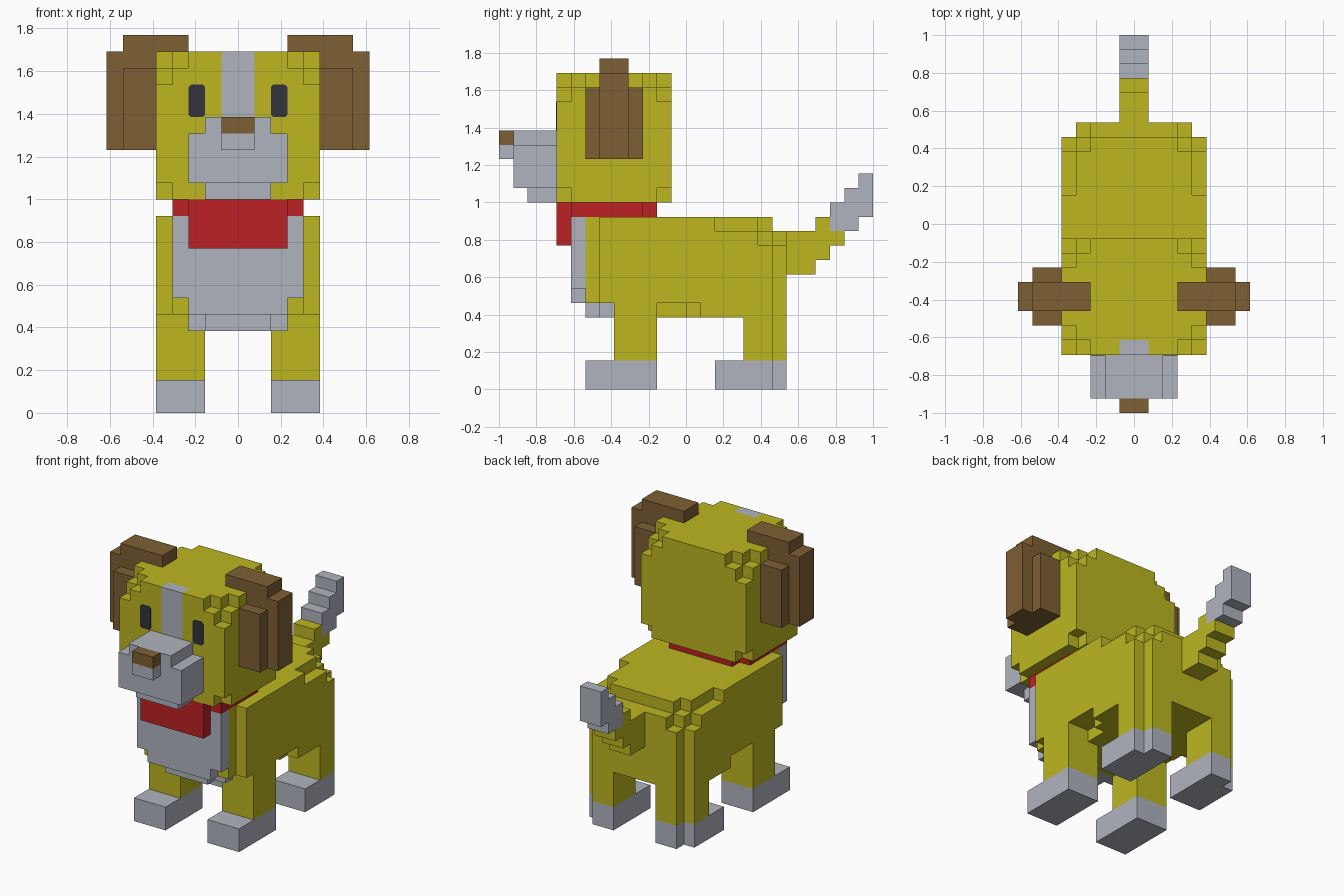
import bpy
import bmesh
import math
from mathutils import Vector

cube = bpy.data.objects.get("Cube")
if cube:
    bpy.data.objects.remove(cube, do_unlink=True)

U = 1 / 13  # size of one block


def material(name, rgb):
    m = bpy.data.materials.new(name)
    m.use_nodes = True
    m.diffuse_color = (*rgb, 1)
    bsdf = next(n for n in m.node_tree.nodes if n.type == 'BSDF_PRINCIPLED')
    bsdf.inputs["Base Color"].default_value = (*rgb, 1)
    return m


YELLOW = material("mustard_fur", (0.508, 0.468, 0.015))
GREY = material("pale_grey_fur", (0.434, 0.456, 0.515))
BROWN = material("brown", (0.209, 0.117, 0.034))
RED = material("red_cloth", (0.503, 0.015, 0.018))
DARK = material("dark_eye", (0.032, 0.034, 0.048))


def box(x0, x1, y0, y1, z0, z1):
    """Set of unit cells filling a box."""
    return {(x, y, z) for x in range(x0, x1) for y in range(y0, y1) for z in range(z0, z1)}


def wide(w, *yz):
    """Box centred on x with half width w."""
    return box(-w, w, *yz)


def mirrored(cells):
    return cells | {(-1 - x, y, z) for x, y, z in cells}


def link(name, bm, mats):
    mesh = bpy.data.meshes.new(name)
    bm.to_mesh(mesh)
    bm.free()
    for m in mats:
        mesh.materials.append(m)
    ob = bpy.data.objects.new(name, mesh)
    bpy.context.collection.objects.link(ob)
    return ob


def blocks(name, cells, base, accent=None, rule=None):
    """Outer skin of the cells; cells that meet the rule take the accent colour."""
    bm = bmesh.new()
    for c in cells:
        for axis in range(3):
            for side in (0, 1):
                step = [0, 0, 0]
                step[axis] = 2 * side - 1
                if tuple(a + b for a, b in zip(c, step)) in cells:
                    continue
                ring = []
                for p, q in ((0, 0), (1, 0), (1, 1), (0, 1)):
                    v = list(c)
                    v[axis] += side
                    v[(axis + 1) % 3] += p
                    v[(axis + 2) % 3] += q
                    ring.append(bm.verts.new(Vector(v) * U))
                face = bm.faces.new(ring if side else ring[::-1])
                face.material_index = int(bool(rule and rule(*c)))
    bmesh.ops.remove_doubles(bm, verts=bm.verts, dist=U / 100)
    bmesh.ops.dissolve_limit(bm, angle_limit=0.01, verts=bm.verts, edges=bm.edges,
                             delimit={'MATERIAL'})
    return link(name, bm, [base, accent] if accent else [base])


# Head: block with stepped top corners, nicked bottom corners and a pale blaze
head = wide(5, -9, -1, 13, 22)
for y, inward in ((-9, 1), (-2, -1)):
    head -= mirrored({(4, y, 21), (3, y, 21), (4, y + inward, 21), (4, y, 20), (4, y, 13)})
blocks("head", head, YELLOW, GREY,
       lambda x, y, z: -1 <= x < 1 and y == -9 and z >= 18)

# Muzzle with chin, bridge and nose
blocks("muzzle", wide(3, -12, -9, 14, 17) | wide(2, -12, -9, 17, 18)
       | wide(2, -11, -9, 13, 14) | wide(1, -13, -12, 16, 17), GREY)
blocks("nose", wide(1, -13, -12, 17, 18), BROWN)

# Eyes: thin plates with clipped corners
for side, label in ((1, "left"), (-1, "right")):
    bm = bmesh.new()
    w, h, cut = 0.5, 1.0, 0.15
    outline = []
    for sx, sz in ((1, 1), (-1, 1), (-1, -1), (1, -1)):
        pair = [(sx * w, sz * (h - cut)), (sx * (w - cut), sz * h)]
        outline += pair if sx * sz > 0 else pair[::-1]
    face = bm.faces.new([bm.verts.new(((side * 2.5 + x) * U, -9 * U, (19 + z) * U))
                         for x, z in outline])
    top = bmesh.ops.extrude_face_region(bm, geom=[face])["geom"]
    bmesh.ops.translate(bm, vec=(0, -0.004, 0),
                        verts=[g for g in top if isinstance(g, bmesh.types.BMVert)])
    bmesh.ops.recalc_face_normals(bm, faces=bm.faces)
    link(label + "_eye", bm, [DARK])

# Floppy ears hooked over the top of the head
ear = box(5, 7, -7, -3, 16, 21) | box(5, 8, -6, -4, 16, 22) | box(3, 7, -6, -4, 22, 23)
blocks("left_ear", ear, BROWN)
blocks("right_ear", {(-1 - x, y, z) for x, y, z in ear}, BROWN)

# Collar and bandana
blocks("collar", wide(4, -8, -3, 12, 13) | wide(3, -8, -2, 12, 13)
       | wide(3, -9, -8, 10, 13), RED)

# Body with stepped rump, belly and legs; paws and underside of the chest are pale
body = wide(5, -6, 6, 6, 10) | wide(4, -7, 7, 6, 10)
body |= wide(5, -6, 5, 10, 11) | wide(4, -7, 6, 10, 11) | wide(3, 5, 7, 10, 11)
body |= wide(5, -6, 2, 11, 12) | wide(4, -7, 5, 11, 12) | wide(3, 4, 6, 11, 12)
body |= wide(2, -7, -6, 5, 6) | wide(3, -6, 0, 5, 6) | wide(4, 0, 1, 5, 6)
body |= wide(5, 1, 6, 5, 6) | wide(4, 6, 7, 5, 6)
legs = box(2, 5, -5, -2, 2, 6) | box(2, 5, -7, -2, 0, 2)
legs |= box(2, 5, 3, 6, 2, 5) | box(2, 4, 6, 7, 0, 5) | box(2, 5, 2, 6, 0, 2)
legs -= box(2, 5, 3, 4, 2, 5)
blocks("body_and_legs", body | mirrored(legs), YELLOW, GREY,
       lambda x, y, z: z < 2 or (z == 5 and y < -5 + 0 and -3 <= x < 3))

# Chest bib
blocks("chest", wide(4, -8, -7, 7, 12) | wide(3, -8, -7, 6, 7), GREY)

# Tail rising in steps to a pale tip
tail = wide(1, 7, 9, 8, 11)
for i in range(4):
    tail |= wide(1, 9 + i, 10 + i, 9 + i, 12 + i)
tail -= wide(1, 11, 12, 14, 15) | wide(1, 11, 13, 9, 11)
tail |= wide(1, 11, 12, 11, 14) | wide(1, 12, 13, 12, 15)
blocks("tail", tail, YELLOW, GREY, lambda x, y, z: y >= 10 and z >= 11)
